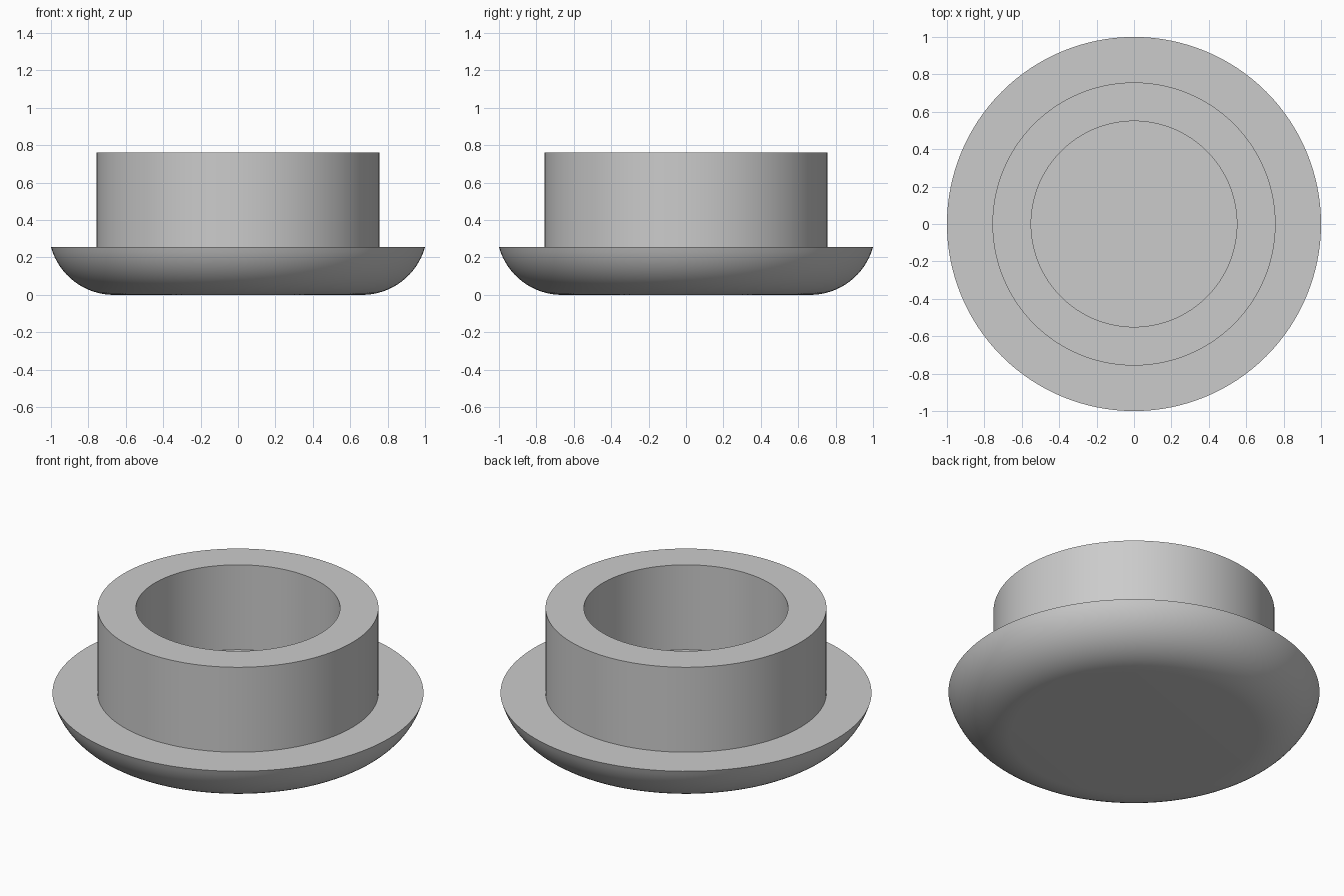
import bpy, bmesh, math

if "Cube" in bpy.data.objects:
    bpy.data.objects.remove(bpy.data.objects["Cube"], do_unlink=True)

SEGMENTS = 128
FLANGE_R, FLANGE_TOP = 1.0, 0.255
COLLAR_R, HOLE_R, COLLAR_TOP = 0.757, 0.55, 0.76
ROUND_R = 0.35
ARC_STEPS = 16


def make_material(name, colour):
    mat = bpy.data.materials.new(name)
    mat.use_nodes = True
    mat.diffuse_color = colour
    bsdf = next(n for n in mat.node_tree.nodes if n.type == "BSDF_PRINCIPLED")
    bsdf.inputs["Base Color"].default_value = colour
    return mat


def lathe(name, profile, mat):
    """Turn an (r, z) profile around the z axis."""
    bm = bmesh.new()
    verts = [bm.verts.new((r, 0, z)) for r, z in profile]
    edges = [bm.edges.new(pair) for pair in zip(verts, verts[1:])]
    bmesh.ops.spin(bm, geom=verts + edges, cent=(0, 0, 0), axis=(0, 0, 1),
                   angle=math.tau, steps=SEGMENTS, use_duplicate=False)
    bmesh.ops.remove_doubles(bm, verts=bm.verts[:], dist=0.0001)
    bmesh.ops.recalc_face_normals(bm, faces=bm.faces[:])
    mesh = bpy.data.meshes.new(name)
    bm.to_mesh(mesh)
    bm.free()
    mesh.materials.append(mat)
    obj = bpy.data.objects.new(name, mesh)
    bpy.context.collection.objects.link(obj)
    bpy.ops.object.select_all(action="DESELECT")
    obj.select_set(True)
    bpy.context.view_layer.objects.active = obj
    bpy.ops.object.shade_smooth_by_angle(angle=math.radians(30))
    return obj


# Rounded underside: an arc from the flat bottom up to the flange rim
sweep = math.acos((ROUND_R - FLANGE_TOP) / ROUND_R)
arc_centre = FLANGE_R - ROUND_R * math.sin(sweep)
profile = [(0, 0)]
for i in range(ARC_STEPS + 1):
    a = sweep * i / ARC_STEPS
    profile.append((arc_centre + ROUND_R * math.sin(a), ROUND_R * (1 - math.cos(a))))

# Flange top, hollow collar and the floor of its recess
profile += [(COLLAR_R, FLANGE_TOP), (COLLAR_R, COLLAR_TOP),
            (HOLE_R, COLLAR_TOP), (HOLE_R, FLANGE_TOP), (0, FLANGE_TOP)]

grey = make_material("plain grey", (0.6, 0.6, 0.6, 1))
lathe("flanged_cap", profile, grey)
